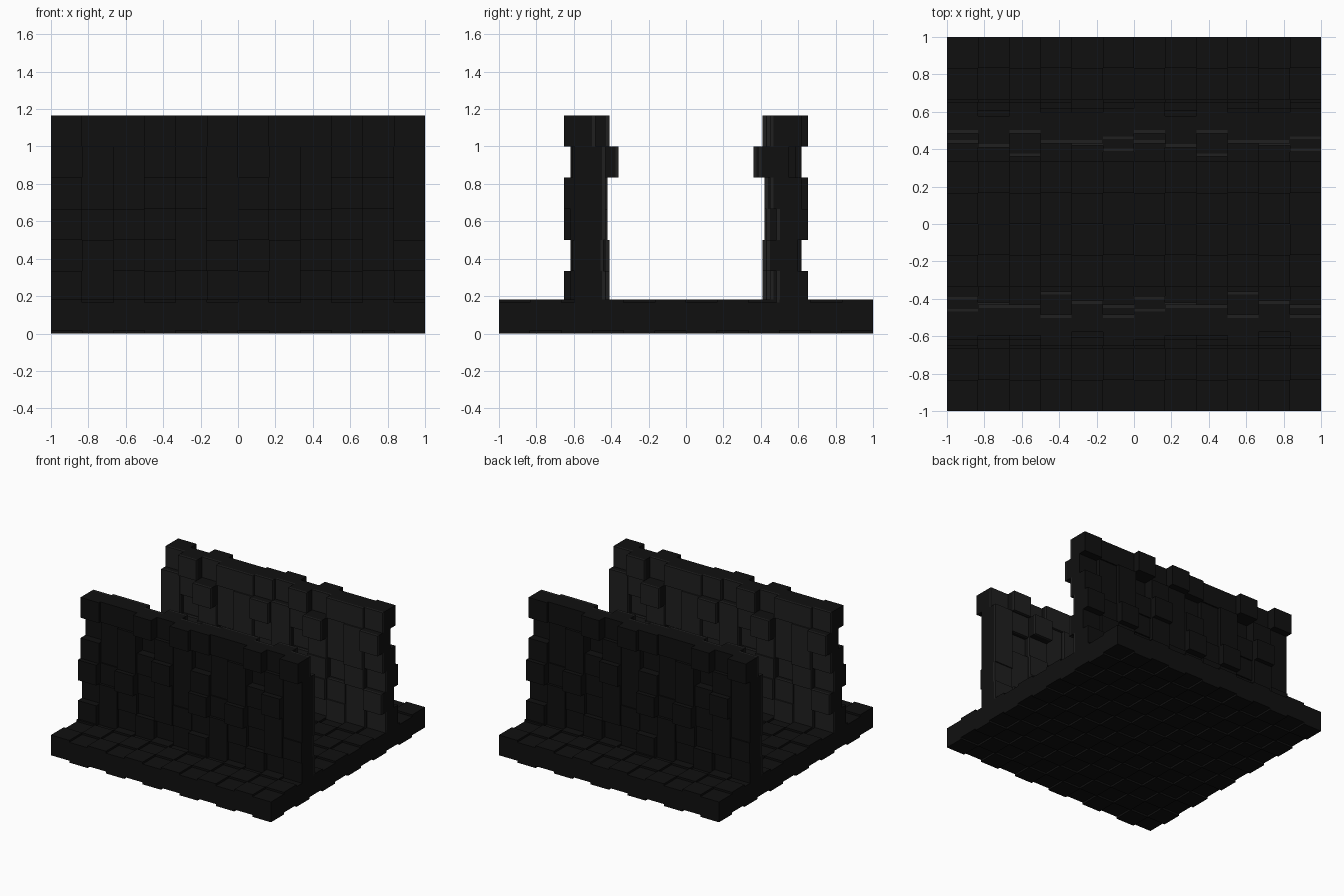
import bpy, bmesh
from mathutils import Matrix, Vector

if "Cube" in bpy.data.objects:
    bpy.data.objects.remove(bpy.data.objects["Cube"])

S = 1 / 6          # block size
PLATE = 0.018      # thickness of the lighter inner facing


def material(name, value):
    m = bpy.data.materials.new(name)
    m.diffuse_color = (value, value, value, 1)
    m.use_nodes = True
    m.node_tree.nodes["Principled BSDF"].inputs["Base Color"].default_value = m.diffuse_color
    return m


dark = material("dark_stone", 0.005)
pale = material("facing_stone", 0.014)


def add_box(bm, lo, hi):
    lo, hi = Vector(lo), Vector(hi)
    mat = Matrix.Translation((lo + hi) / 2) @ Matrix.Diagonal((*(hi - lo), 1))
    bmesh.ops.create_cube(bm, size=1, matrix=mat)


def make_object(name, bm, mat, turn=False):
    if turn:
        bmesh.ops.rotate(bm, verts=bm.verts, cent=(0, 0, 0),
                         matrix=Matrix.Diagonal((-1, -1, 1)))
    mesh = bpy.data.meshes.new(name)
    bm.to_mesh(mesh)
    bm.free()
    mesh.materials.append(mat)
    obj = bpy.data.objects.new(name, mesh)
    bpy.context.collection.objects.link(obj)


# Floor: checkerboard of blocks at two heights
bm = bmesh.new()
for i in range(12):
    for j in range(12):
        x, y = -1 + i * S, -1 + j * S
        z = 0 if (i + j) % 2 else 0.016
        add_box(bm, (x, y, z), (x + S, y + S, z + S))
make_object("floor_blocks", bm, dark)

# Inner face positions of one 6 x 6 wall module, bottom row first
module = [
    [.43, .41, .45, .43, .45, .485],
    [.44, .45, .41, .44, .45, .43],
    [.43, .45, .42, .485, .43, .485],
    [.43, .485, .43, .45, .42, .45],
    [.43, .44, .36, .45, .42, .385],
    [.485, .41, .485, .43, .43, .45],
]

# Walls: the module repeated twice, the front wall turned half round
for side, turn in (("back", False), ("front", True)):
    blocks, plates = bmesh.new(), bmesh.new()
    for row, line in enumerate(module):
        for col, y in enumerate(line * 2):
            x, z = -1 + col * S, (row + 1) * S
            add_box(blocks, (x, y + PLATE, z), (x + S, y + S, z + S))
            add_box(plates, (x, y, z), (x + S, y + PLATE, z + S))
    make_object(side + "_wall_blocks", blocks, dark, turn)
    make_object(side + "_wall_facing", plates, pale, turn)
